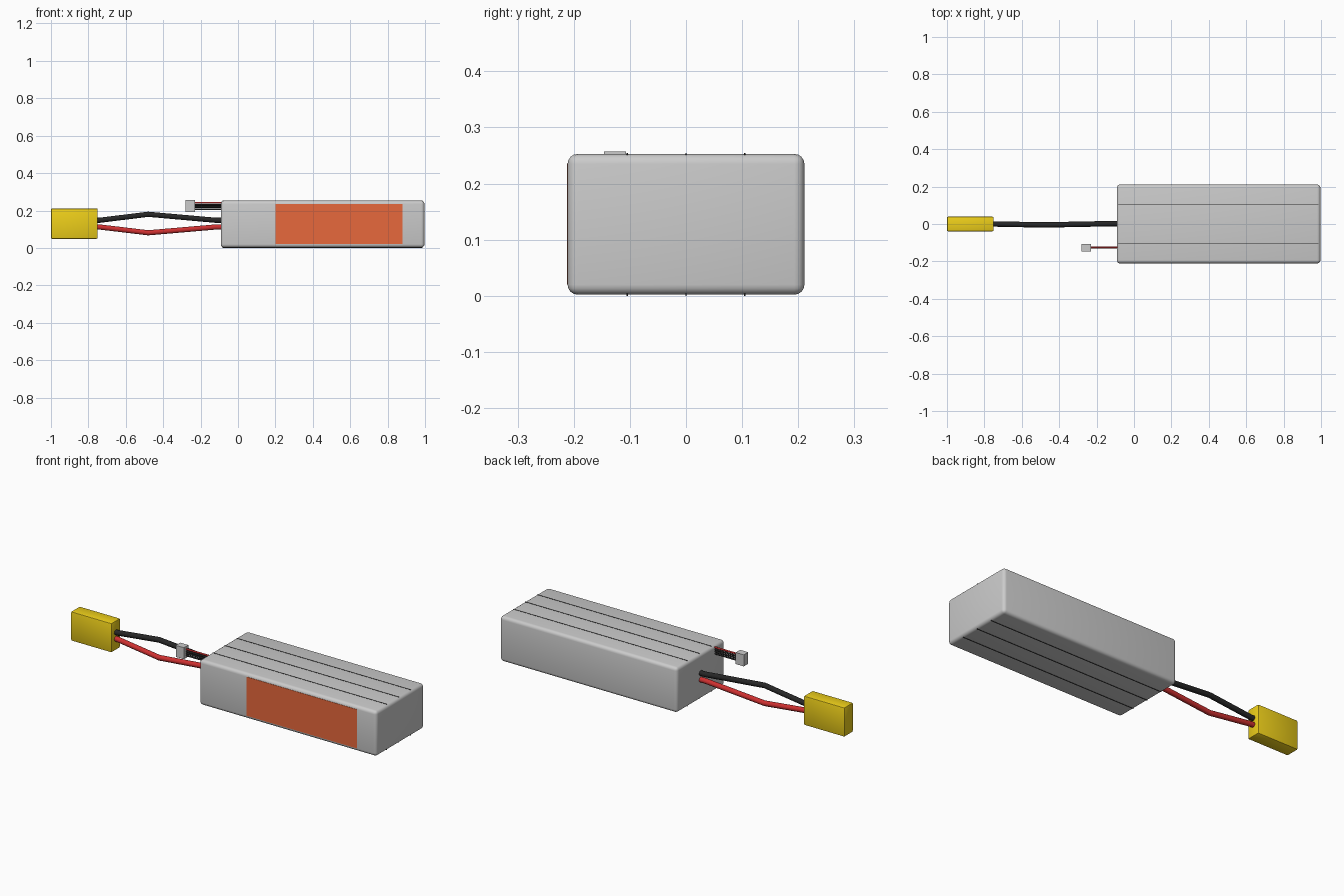
import bpy
import math

if "Cube" in bpy.data.objects:
    bpy.data.objects.remove(bpy.data.objects["Cube"])


def material(name, rgb):
    m = bpy.data.materials.new(name)
    m.diffuse_color = (*rgb, 1)
    m.use_nodes = True
    m.node_tree.nodes["Principled BSDF"].inputs["Base Color"].default_value = m.diffuse_color
    return m


RED = material("red", (0.62, 0.03, 0.03))
BLACK = material("black", (0.02, 0.02, 0.02))
YELLOW = material("yellow", (0.85, 0.62, 0.01))
ORANGE = material("orange", (0.80, 0.14, 0.045))


def box(name, lo, hi, mat=None, bevel=0, segments=3):
    center = [(a + b) / 2 for a, b in zip(lo, hi)]
    bpy.ops.mesh.primitive_cube_add(size=1, location=center)
    ob = bpy.context.object
    ob.name = name
    ob.scale = [b - a for a, b in zip(lo, hi)]
    bpy.ops.object.transform_apply(location=False, rotation=False, scale=True)
    if mat:
        ob.data.materials.append(mat)
    if bevel:
        mod = ob.modifiers.new("bevel", 'BEVEL')
        mod.width = bevel
        mod.segments = segments
        bpy.ops.object.modifier_apply(modifier=mod.name)
        bpy.ops.object.shade_smooth_by_angle(angle=math.radians(35))
    return ob


def wire(name, points, radius, mat):
    curve = bpy.data.curves.new(name, 'CURVE')
    curve.dimensions = '3D'
    curve.bevel_depth = radius
    curve.bevel_resolution = 3
    curve.use_fill_caps = True
    spline = curve.splines.new('POLY')
    spline.points.add(len(points) - 1)
    for p, co in zip(spline.points, points):
        p.co = (*co, 1)
    curve.materials.append(mat)
    ob = bpy.data.objects.new(name, curve)
    bpy.context.collection.objects.link(ob)
    bpy.ops.object.select_all(action='DESELECT')
    ob.select_set(True)
    bpy.context.view_layer.objects.active = ob
    bpy.ops.object.convert(target='MESH')
    bpy.ops.object.shade_smooth_by_angle(angle=math.radians(50))


# Battery case with rounded edges
box("battery_case", (-0.092, -0.211, 0.002), (0.997, 0.211, 0.253), None, 0.018, 4)

# Cell seams, showing on top and underneath
for i, y in enumerate((-0.105, 0, 0.105)):
    box(f"cell_seam_{i}", (-0.083, y - 0.0012, 0.0), (0.987, y + 0.0012, 0.2545), BLACK)

# Front label
box("label", (0.2, -0.2125, 0.02), (0.88, -0.205, 0.236), ORANGE)

# Main power leads
for name, mat, end_z, mid_z in (("black_lead", BLACK, 0.148, 0.18), ("red_lead", RED, 0.112, 0.081)):
    wire(name, [(-0.06, 0.003, end_z), (-0.12, 0.002, end_z), (-0.48, -0.005, mid_z),
                (-0.74, 0, end_z), (-0.77, 0, end_z)], 0.0145, mat)

# Power connector
box("power_connector", (-1.0, -0.039, 0.049), (-0.75, 0.039, 0.211), YELLOW, 0.006, 2)

# Balance leads and plug
for i in range(4):
    wire(f"balance_lead_{i}", [(-0.07, -0.125, 0.207 + i * 0.0115), (-0.24, -0.125, 0.207 + i * 0.0115)],
         0.0048, RED if i == 3 else BLACK)
box("balance_plug", (-0.28, -0.146, 0.193), (-0.23, -0.107, 0.257))
